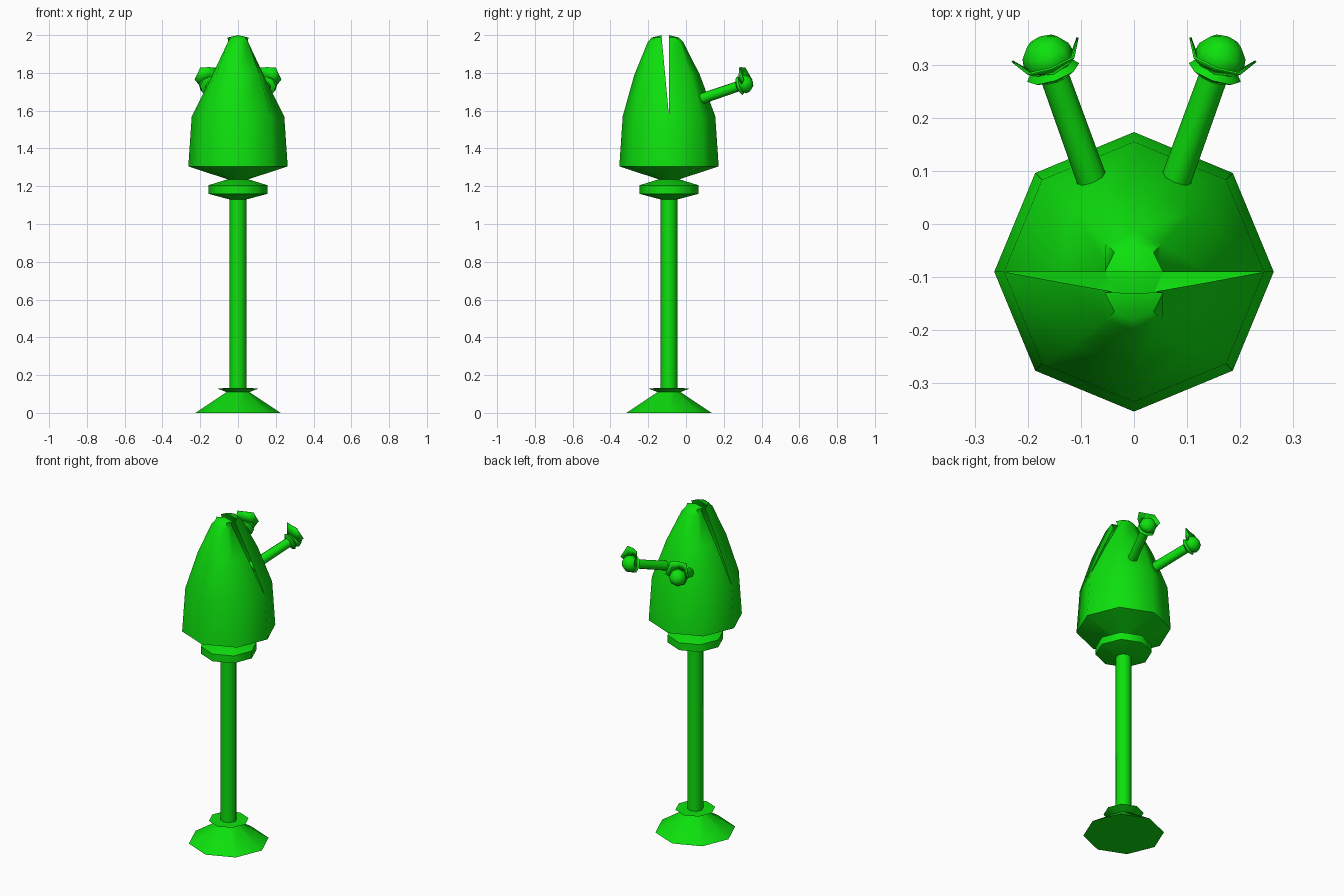
import bpy, bmesh, math
from mathutils import Vector

if "Cube" in bpy.data.objects:
    bpy.data.objects.remove(bpy.data.objects["Cube"])

CY = -0.09   # y of the main axis
SIDES = 8

green = bpy.data.materials.new("leaf green")
green.diffuse_color = (0.004, 0.75, 0.004, 1)
green.use_nodes = True
green.node_tree.nodes["Principled BSDF"].inputs["Base Color"].default_value = green.diffuse_color


def finish(name, bm, angle=60, normals=True):
    """Turn a bmesh into a smooth-shaded green object."""
    if normals:
        bmesh.ops.recalc_face_normals(bm, faces=bm.faces)
    me = bpy.data.meshes.new(name)
    bm.to_mesh(me)
    bm.free()
    me.materials.append(green)
    ob = bpy.data.objects.new(name, me)
    bpy.context.collection.objects.link(ob)
    bpy.ops.object.select_all(action='DESELECT')
    ob.select_set(True)
    bpy.context.view_layer.objects.active = ob
    bpy.ops.object.shade_smooth_by_angle(angle=math.radians(angle))
    return ob


def lathe(name, profile, origin, axis=Vector((0, 0, 1))):
    """Eight-sided solid from (radius, distance along axis) pairs."""
    axis = axis.normalized()
    side = axis.cross(Vector((0, 0, 1)))
    side = side.normalized() if side.length > 1e-4 else Vector((1, 0, 0))
    up = side.cross(axis) if abs(axis.z) < 0.99 else Vector((0, 1, 0))
    bm = bmesh.new()
    rings = []
    for r, d in profile:
        ring = []
        for i in range(SIDES):
            a = math.tau * i / SIDES
            ring.append(bm.verts.new(origin + axis * d + (side * math.cos(a) + up * math.sin(a)) * r))
        rings.append(ring)
    for lo, hi in zip(rings, rings[1:]):
        for i in range(SIDES):
            j = (i + 1) % SIDES
            bm.faces.new((lo[i], lo[j], hi[j], hi[i]))
    bm.faces.new(rings[0])
    bm.faces.new(rings[-1])
    return finish(name, bm)


# Foot, stem and collar
root = Vector((0, CY, 0))
lathe("foot", [(0.225, 0), (0.06, 0.11), (0.112, 0.13), (0.045, 0.131)], root)
lathe("stem", [(0.045, 0.1), (0.045, 1.15)], root)
lathe("collar", [(0.045, 1.13), (0.157, 1.16), (0.157, 1.205), (0.05, 1.238)], root)

# Head: closed bud below, split into two hollow jaws above
bm = bmesh.new()
SPLIT = 1.57


def ring(rx, ry, z, start, count, shift=0.0):
    out = []
    for k in range(count):
        a = math.tau * (start + k) / SIDES
        # points on the split line use rx, the others use ry
        r = rx if abs(math.sin(a)) < 0.01 else ry
        out.append(bm.verts.new((r * math.cos(a), CY + shift + r * math.sin(a), z)))
    return out


body = [ring(r, r, z, 0, SIDES) for r, z in [(0.05, 1.235), (0.263, 1.305), (0.245, SPLIT)]]
for lo, hi in zip(body, body[1:]):
    for i in range(SIDES):
        j = (i + 1) % SIDES
        bm.faces.new((lo[i], lo[j], hi[j], hi[i]))
for start, lean in ((0, 0.0), (4, -0.04)):
    lo = [body[-1][(start + k) % SIDES] for k in range(5)]
    for rx, ry, z in [(0.135, 0.163, 1.79), (0.042, 0.075, 1.965), (0.055, 0.052, 1.987)]:
        hi = ring(rx, ry, z, start, 5, lean * (z - SPLIT) / (2 - SPLIT))
        for k in range(4):
            bm.faces.new((lo[k], lo[k + 1], hi[k + 1], hi[k]))
        lo = hi
    tip = bm.verts.new((0, CY + lean, 2.0))
    for k in range(4):
        bm.faces.new((lo[k], lo[k + 1], tip))
finish("head", bm, normals=False)

# Eye stalks, eyes and raised lids on both sides
for sx, label in ((-1, "left"), (1, "right")):
    start = Vector((sx * 0.06, 0.03, 1.645))
    end = Vector((sx * 0.152, 0.285, 1.732))
    axis = (end - start).normalized()
    lathe(label + "_stalk", [(0.029, 0), (0.027, (end - start).length)], start, axis)
    lathe(label + "_eye", [(0.027, -0.012), (0.052, 0), (0.042, 0.012), (0.05, 0.025),
                           (0.046, 0.045), (0.03, 0.065), (0.012, 0.072)], end, axis)
    side = axis.cross(Vector((0, 0, 1))).normalized()
    up = side.cross(axis)
    bm = bmesh.new()
    inner, outer = [], []
    for k in range(5):
        a = math.pi * k / 4
        c, s = math.cos(a), math.sin(a)
        inner.append(bm.verts.new(end + axis * (0.03 - 0.015 * s) + side * c * 0.048 + up * s * 0.045))
        outer.append(bm.verts.new(end + axis * (0.055 - 0.015 * s) + side * c * 0.064
                                  + up * (0.015 + min(s, 0.75) * 0.1)))
    for k in range(4):
        bm.faces.new((inner[k], inner[k + 1], outer[k + 1], outer[k]))
    lid = finish(label + "_eyelid", bm, 30)
    lid.modifiers.new("thickness", 'SOLIDIFY').thickness = 0.004
